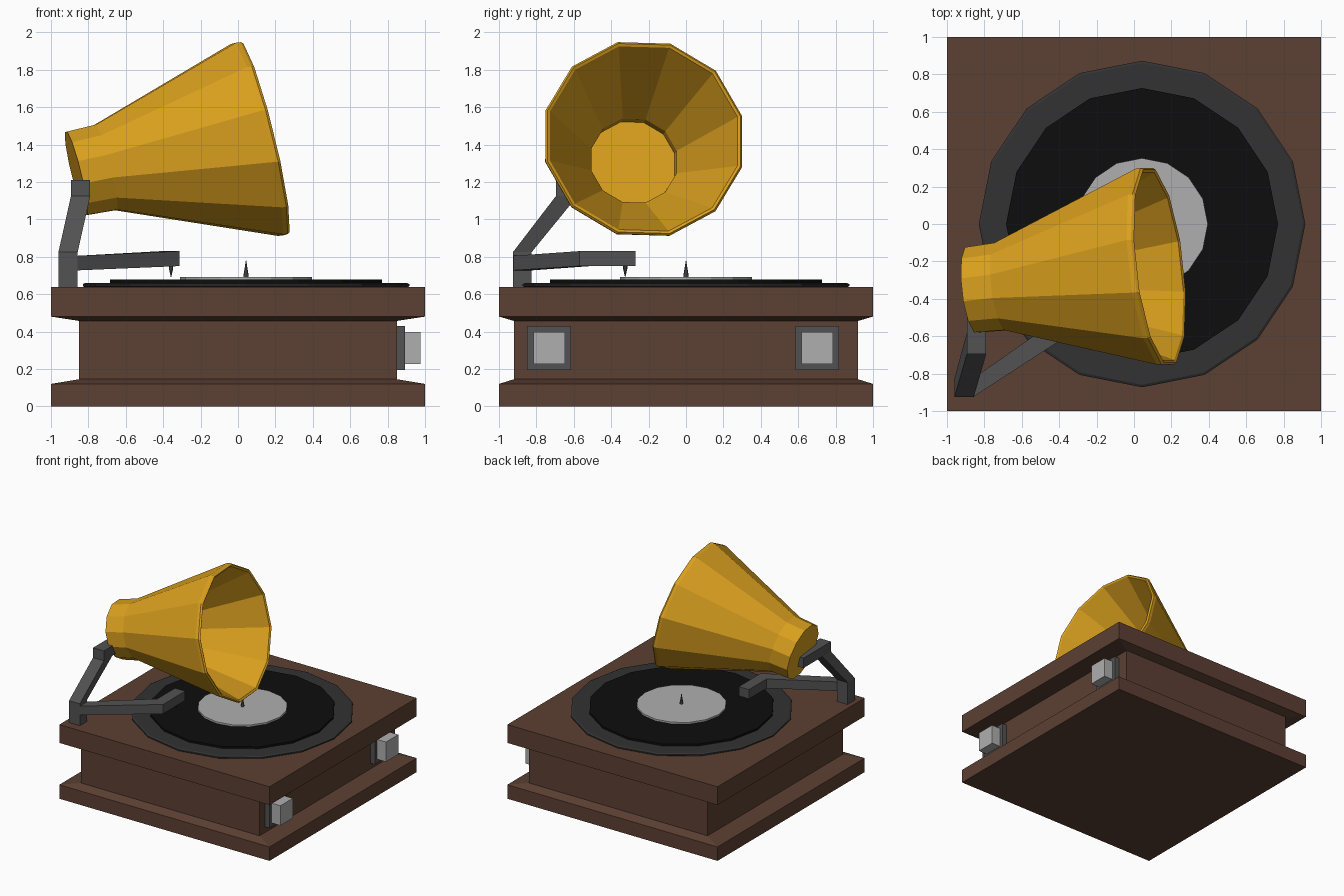
import bpy, bmesh, math
from mathutils import Vector

if "Cube" in bpy.data.objects:
    bpy.data.objects.remove(bpy.data.objects["Cube"])


def material(name, rgb):
    m = bpy.data.materials.new(name)
    m.diffuse_color = (*rgb, 1)
    m.use_nodes = True
    m.node_tree.nodes["Principled BSDF"].inputs["Base Color"].default_value = m.diffuse_color
    return m


WOOD = material("wood", (0.107, 0.051, 0.033))
GOLD = material("gold", (0.70, 0.35, 0.013))
DARK = material("dark_grey", (0.032, 0.032, 0.032))
BLACK = material("black", (0.004, 0.004, 0.004))
METAL = material("metal", (0.085, 0.085, 0.085))
LIGHT = material("light_grey", (0.43, 0.43, 0.43))


def loft(name, rings, mat):
    """Skin a stack of equal-length point rings and cap both ends."""
    bm = bmesh.new()
    loops = [[bm.verts.new(p) for p in ring] for ring in rings]
    n = len(loops[0])
    for a, b in zip(loops, loops[1:]):
        for i in range(n):
            j = (i + 1) % n
            bm.faces.new((a[i], a[j], b[j], b[i]))
    bm.faces.new(loops[0][::-1])
    bm.faces.new(loops[-1])
    bmesh.ops.recalc_face_normals(bm, faces=bm.faces)
    mesh = bpy.data.meshes.new(name)
    bm.to_mesh(mesh)
    bm.free()
    mesh.materials.append(mat)
    obj = bpy.data.objects.new(name, mesh)
    bpy.context.collection.objects.link(obj)
    return obj


def rect(x0, x1, y0, y1, z):
    return [(x0, y0, z), (x1, y0, z), (x1, y1, z), (x0, y1, z)]


def circle(c, r, n, start=0.0, u=Vector((1, 0, 0)), v=Vector((0, 1, 0))):
    return [Vector(c) + r * (math.cos(t) * u + math.sin(t) * v)
            for t in (start + 2 * math.pi * k / n for k in range(n))]


def turned(name, x, y, profile, n, mat):
    return loft(name, [circle((x, y, z), r, n) for r, z in profile], mat)


def box(name, x0, x1, y0, y1, z0, z1, mat):
    return loft(name, [rect(x0, x1, y0, y1, z0), rect(x0, x1, y0, y1, z1)], mat)


# Wooden cabinet with a recessed waist
cabinet = [(1, 1, 0), (1, 1, 0.12), (0.85, 0.92, 0.145),
           (0.85, 0.92, 0.457), (1, 1, 0.48), (1, 1, 0.637)]
loft("cabinet", [rect(-x, x, -y, y, z) for x, y, z in cabinet], WOOD)

# Two square knobs on the right side
for side, y in (("front", -0.732), ("back", 0.702)):
    box(side + "_knob_plate", 0.84, 0.892, y - 0.117, y + 0.117, 0.195, 0.43, METAL)
    box(side + "_knob", 0.88, 0.975, y - 0.084, y + 0.084, 0.227, 0.397, LIGHT)

# Turntable, record, label and spindle
CX = 0.043
turned("turntable", CX, 0, [(0.86, 0.635), (0.873, 0.643), (0.873, 0.653), (0.86, 0.66)], 16, DARK)
turned("record", CX, 0, [(0.727, 0.655), (0.727, 0.677)], 16, BLACK)
turned("record_label", CX, 0, [(0.352, 0.67), (0.352, 0.692)], 16, LIGHT)
turned("spindle", CX, 0, [(0.014, 0.64), (0.014, 0.70), (0.001, 0.78)], 8, METAL)

# Post that leans over and turns in behind the horn
Y0, Y1, Z0, Z1 = -0.695, -0.58, 1.125, 1.21
loft("horn_support", [
    rect(-0.96, -0.857, -0.925, -0.825, 0.63),
    rect(-0.96, -0.857, -0.925, -0.825, 0.825),
    rect(-0.893, -0.79, Y0, Y1, Z0)], METAL)
box("horn_bracket", -0.893, -0.79, Y0, -0.32, Z0, Z1, METAL)


# Bent pickup arm and its needle
def upright(p, q, z0, z1):
    return [(*p, z0), (*q, z0), (*q, z1), (*p, z1)]


loft("pickup_arm", [
    upright((-0.86, -0.925), (-0.86, -0.825), 0.727, 0.805),
    upright((-0.313, -0.57), (-0.41, -0.51), 0.75, 0.83),
    upright((-0.313, -0.27), (-0.41, -0.27), 0.75, 0.83)], METAL)
turned("needle", -0.358, -0.325, [(0.011, 0.76), (0.011, 0.735), (0.001, 0.69)], 8, METAL)

# Twelve-sided horn: back cap, throat, flare, rim, then the hollow inside
axis = Vector((1, 0.114, 0.245)).normalized()
up = (Vector((0, 0, 1)) - axis.z * axis).normalized()
side = up.cross(axis)
horn = [((-0.865, -0.352, 1.245), 0.237), ((-0.707, -0.334, 1.278), 0.243),
        ((0.100, -0.228, 1.428), 0.546), ((0.125, -0.226, 1.43), 0.547),
        ((0.138, -0.225, 1.432), 0.537), ((0.130, -0.226, 1.431), 0.522),
        ((-0.42, -0.278, 1.313), 0.237), ((-0.50, -0.288, 1.297), 0.237)]
loft("horn", [circle(c, r, 12, math.radians(-13.3), up, side) for c, r in horn], GOLD)
